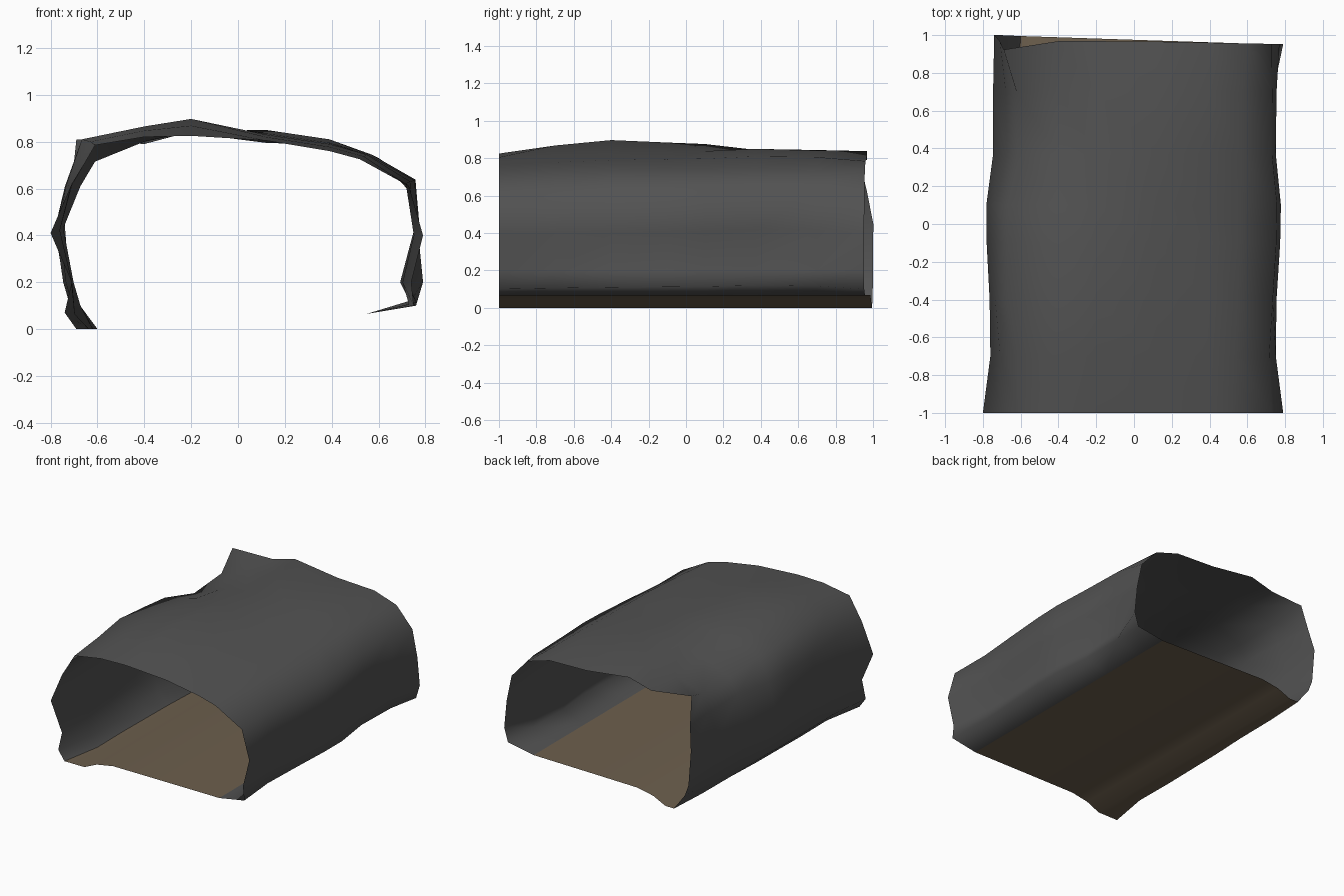
import bpy, bmesh
from mathutils import Vector

if "Cube" in bpy.data.objects:
    bpy.data.objects.remove(bpy.data.objects["Cube"])

# Wall cross-sections (x, z): right foot, over the roof, to left foot
FRONT = [(.55, .065), (.75, .1), (.74, .2), (.79, .4), (.73, .61), (.52, .725), (.39, .76), (.12, .805),
         (-.2, .825), (-.4, .82), (-.61, .785), (-.71, .62), (-.8, .41), (-.71, .2), (-.74, .07), (-.69, 0)]
MIDDLE = [(.55, .065), (.76, .11), (.72, .2), (.77, .4), (.75, .63), (.55, .745), (.39, .79), (.12, .83),
          (-.2, .897), (-.4, .865), (-.68, .81), (-.75, .61), (-.78, .43), (-.75, .2), (-.71, .06), (-.64, 0)]
REAR = [(.55, .065), (.75, .12), (.71, .2), (.77, .42), (.75, .65), (.57, .745), (.39, .81), (.12, .85),
        (-.2, .845), (-.4, .80), (-.61, .715), (-.69, .61), (-.765, .43), (-.72, .2), (-.69, .1), (-.62, 0)]
BACK = [(.55, .065), (.76, .1), (.79, .2), (.77, .4), (.73, .59), (.6, .73), (.42, .785), (.12, .795),
        (-.22, .838), (-.4, .79), (-.69, .81), (-.71, .62), (-.74, .45), (-.72, .2), (-.69, .12), (-.6, 0)]
FLOOR = [(-.53, 0), (-.43, .045), (-.3, .068), (.1, .067)]
SHOULDER = 10
# Stations: y, two sections, blend between them, width factor (uneven wall)
RINGS = [(-1, FRONT, MIDDLE, 0, 1), (-.7, FRONT, MIDDLE, .6, .965), (-.4, MIDDLE, REAR, 0, .98),
         (-.1, MIDDLE, REAR, .25, 1.005), (.1, MIDDLE, REAR, .4, 1.01), (.37, REAR, BACK, 0, .975),
         (.7, REAR, BACK, .15, .98), (1, REAR, BACK, 1, 1)]


def wall_ring(y, a, b, t, width):
    """Blend two sections and place them at y."""
    ring = []
    for i, (p, q) in enumerate(zip(a, b)):
        x, z = Vector(p).lerp(Vector(q), t)
        if abs(x) > .65:
            x *= width
        yy = y
        if y == 1:                      # slanted, ragged back rim
            yy = .968 - (.02 * x if x > 0 else .045 * x if z < .5 else 0)
            yy -= .045 if i == SHOULDER else 0
        ring.append(Vector((x, yy, z)))
    return ring


def floor_ring(wall):
    """Ground strip joining the two feet of a wall ring."""
    y0, y1 = wall[-1].y, wall[0].y
    mid = [Vector((x, y0 + (y1 - y0) * (x + .6) / 1.15, z)) for x, z in FLOOR]
    return [wall[-1]] + mid + [wall[0]]


def loft(name, rings, color_name, color):
    bm = bmesh.new()
    rows = [[bm.verts.new(p) for p in r] for r in rings]
    for r, s in zip(rows, rows[1:]):
        for i in range(len(r) - 1):
            bm.faces.new((r[i], s[i], s[i + 1], r[i + 1])).smooth = True
    bmesh.ops.recalc_face_normals(bm, faces=bm.faces)
    # Both sheets face up: outward for the roof, inward for the ground
    if sum(f.normal.z * f.calc_area() for f in bm.faces) < 0:
        bmesh.ops.reverse_faces(bm, faces=bm.faces)
    me = bpy.data.meshes.new(name)
    bm.to_mesh(me)
    bm.free()
    mat = bpy.data.materials.new(color_name)
    mat.diffuse_color = color
    mat.use_nodes = True
    mat.node_tree.nodes["Principled BSDF"].inputs["Base Color"].default_value = mat.diffuse_color
    me.materials.append(mat)
    ob = bpy.data.objects.new(name, me)
    bpy.context.collection.objects.link(ob)


walls = [wall_ring(*r) for r in RINGS]
loft("tunnel_wall", walls, "dark grey rock", (.085, .085, .085, 1))
loft("tunnel_floor", [floor_ring(r) for r in walls], "brown earth", (.152, .115, .075, 1))
